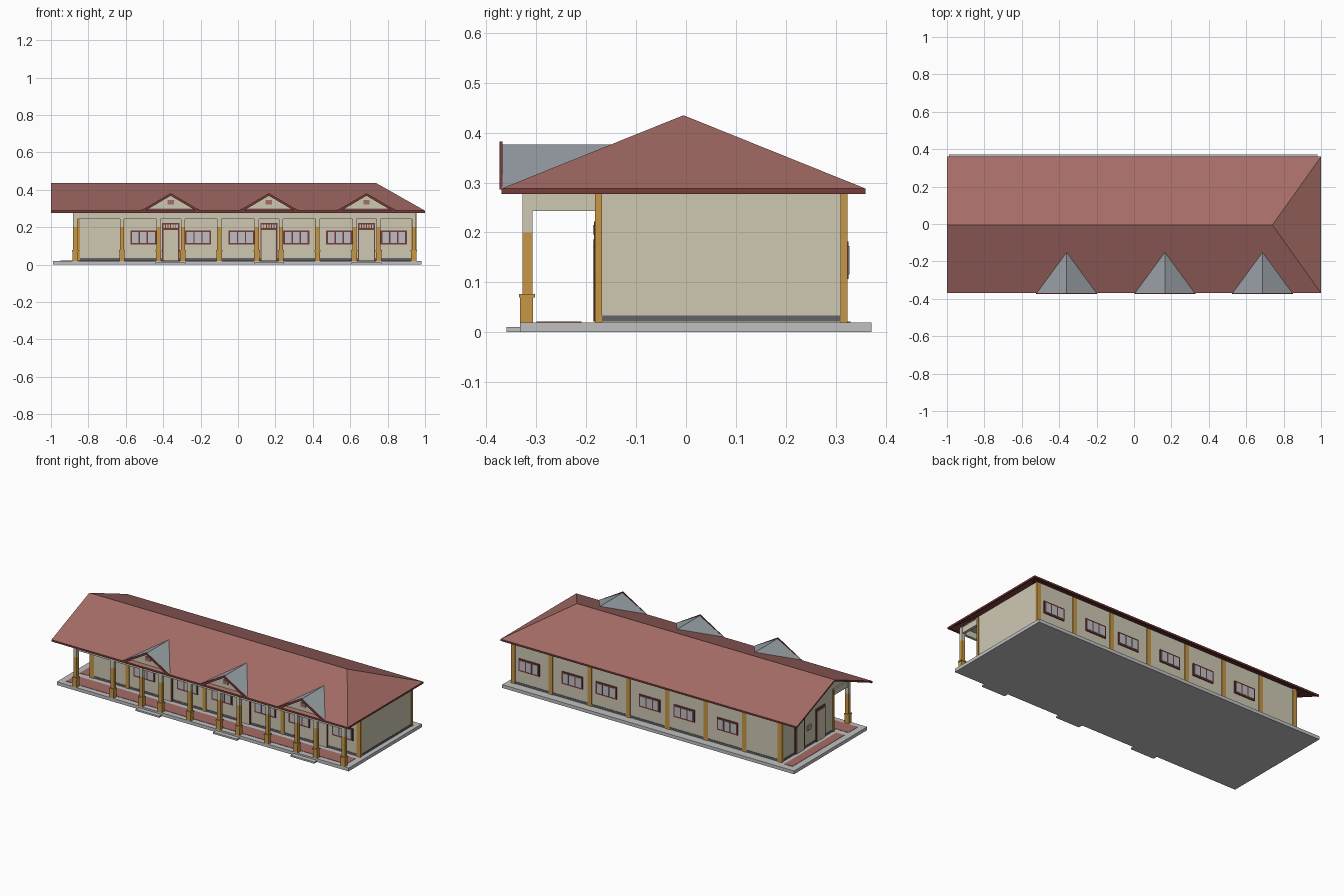
import bpy, bmesh
from mathutils import Vector

old = bpy.data.objects.get("Cube")
if old:
    bpy.data.objects.remove(old, do_unlink=True)


def material(name, r, g, b):
    m = bpy.data.materials.new(name)
    m.use_nodes = True
    m.diffuse_color = (r, g, b, 1)
    bsdf = next(n for n in m.node_tree.nodes if n.type == 'BSDF_PRINCIPLED')
    bsdf.inputs["Base Color"].default_value = (r, g, b, 1)
    return m


ROOF = material("roof red", .38, .15, .135)
TRIM = material("dark red trim", .18, .045, .04)
CREAM = material("cream wall", .62, .58, .45)
OCHRE = material("ochre pillar", .58, .31, .06)
STONE = material("concrete grey", .53, .53, .53)
BAND = material("dark grey band", .12, .125, .13)
METAL = material("dormer grey", .33, .37, .40)
GLASS = material("pale glass", .52, .52, .55)


def finish(name, bm, *mats):
    bmesh.ops.recalc_face_normals(bm, faces=bm.faces)
    me = bpy.data.meshes.new(name)
    bm.to_mesh(me)
    bm.free()
    for m in mats:
        me.materials.append(m)
    ob = bpy.data.objects.new(name, me)
    bpy.context.collection.objects.link(ob)
    return ob


def boxes(name, mat, items):
    """One object from boxes given as (x0, x1, y0, y1, z0, z1)."""
    bm = bmesh.new()
    for x0, x1, y0, y1, z0, z1 in items:
        vs = bmesh.ops.create_cube(bm, size=1)["verts"]
        for v in vs:
            v.co = Vector(((x0 + x1) / 2 + v.co.x * (x1 - x0),
                           (y0 + y1) / 2 + v.co.y * (y1 - y0),
                           (z0 + z1) / 2 + v.co.z * (z1 - z0)))
    return finish(name, bm, mat)


def prism(name, mat, points, offset):
    """Flat polygon extruded along a vector."""
    bm = bmesh.new()
    face = bm.faces.new([bm.verts.new(p) for p in points])
    ext = bmesh.ops.extrude_face_region(bm, geom=[face])
    for v in ext["geom"]:
        if isinstance(v, bmesh.types.BMVert):
            v.co += Vector(offset)
    return finish(name, bm, mat)


def sheet(name, faces, thickness, *mats):
    """Folded roof sheet with trim on its edges."""
    bm = bmesh.new()
    for pts in faces:
        bm.faces.new([bm.verts.new(p) for p in pts])
    bmesh.ops.remove_doubles(bm, verts=bm.verts, dist=.0005)
    ob = finish(name, bm, *mats)
    if sum(p.normal.z for p in ob.data.polygons) < 0:
        ob.data.flip_normals()
    mod = ob.modifiers.new("thickness", 'SOLIDIFY')
    mod.thickness = thickness
    mod.offset = -1
    mod.material_offset = mod.material_offset_rim = len(mats) - 1
    return ob


W0, W1, F, B = -.87, .95, -.178, .32      # wall extents
EAVE, RIDGE, RF, RB = .288, .435, -.37, .36
centres = (-.36, .165, .687)              # classroom door positions
columns = [-.87, -.62, -.1, .425, .94] + [c + s * .065 for c in centres for s in (-1, 1)]

# Ground slab, steps and tiled walkway
boxes("floor_slab", STONE, [(-.99, .98, -.333, .372, 0, .02)])
boxes("entrance_steps", STONE, [(c - .08, c + .08, -.36, -.333, 0, .01) for c in centres])
boxes("tiled_walkway", ROOF, [(-.95, .94, -.30, -.21, .02, .022),
                              (-.95, -.895, -.17, .33, .02, .022)])

# Walls and base band
boxes("main_walls", CREAM, [(W0, W1, F, B, .02, .285)])
boxes("base_band", BAND, [(W0 - .002, W1 + .002, F - .002, B + .002, .022, .034)])
prism("end_gable", CREAM, [(W0, -.325, .278), (W0, B, .278), (W0, B, .29),
                           (W0, -.005, .42), (W0, -.325, .292)], (.02, 0, 0))

# Wall pilasters on both long sides and the corners
back_x = sorted(list(centres) + [-.62, -.1, .425])
pil = [(x - .014, x + .014, B - .01, B + .004, .02, .28) for x in back_x]
pil += [(x - .012, x + .012, F - .004, F + .01, .02, .28) for x in (-.62, -.1, .425)]
for x in (W0, W1):
    pil += [(x - .004, x + .024, y0, y1, .02, .28) if x < 0 else
            (x - .024, x + .004, y0, y1, .02, .28)
            for y0, y1 in ((F - .004, F + .01), (B - .01, B + .004))]
boxes("wall_pilasters", OCHRE, pil)

# Porch columns: plinth, cap, shaft and pale top
shafts, tops = [], []
for x in columns:
    shafts += [(x - .014, x + .014, -.333, -.307, .02, .072),
               (x - .017, x + .017, -.335, -.303, .07, .077),
               (x - .011, x + .011, -.328, -.308, .077, .2)]
    tops.append((x - .011, x + .011, -.328, -.308, .2, .28))
boxes("porch_column_shafts", OCHRE, shafts)
boxes("porch_column_tops", CREAM, tops)
beams = [(W0, W1, -.326, -.310, .243, .285)]
beams += [(x - .008, x + .008, -.312, F, .243, .28) for x in columns]
boxes("porch_beams", CREAM, beams)
boxes("porch_ceiling", STONE, [(W0, W1, -.312, F, .279, .283)])

# Windows on front and back: frame with three panes
frames, panes = [], []
for side, y in ((-1, F), (1, B)):
    for c in centres:
        for x in (c - .146, c + .146):
            ys = sorted((y, y + side * .006))
            frames.append((x - .07, x + .07, *ys, .107, .182))
            ys = sorted((y, y + side * .008))
            for k in (-1, 0, 1):
                px = x + k * .043
                panes.append((px - .018, px + .018, *ys, .116, .173))
boxes("window_frames", TRIM, frames)
boxes("window_panes", GLASS, panes)

# Classroom doors with slatted transoms
frames, leaves = [], []
for c in centres:
    frames.append((c - .046, c + .046, F - .006, F, .022, .222))
    leaves.append((c - .039, c + .039, F - .008, F, .022, .186))
    for k in range(6):
        x = c + (k - 2.5) * .0135
        leaves.append((x - .0045, x + .0045, F - .008, F, .196, .215))
boxes("door_frames", TRIM, frames)
boxes("door_leaves", CREAM, leaves)

# End wall doorways and plaque
boxes("end_door_frames", TRIM, [(W0 - .006, W0, y - .045, y + .045, .022, .22) for y in (-.05, .15)])
boxes("end_door_leaves", CREAM, [(W0 - .008, W0, y - .034, y + .034, .022, .205) for y in (-.05, .15)])
boxes("end_plaque", METAL, [(W0 - .006, W0, .04, .075, .12, .15)])

# Main roof: gable on one end, hip on the other
r0, r1 = (-1, -.005, RIDGE), (.74, -.005, RIDGE)
f0, f1, b0, b1 = (-1, RF, EAVE), (1, RF, EAVE), (-1, RB, EAVE), (1, RB, EAVE)
sheet("main_roof", [(f0, f1, r1, r0), (b1, b0, r0, r1), (f1, b1, r1)], .01, ROOF, TRIM)
boxes("eave_fascia", TRIM, [(-1, 1, RF, RF + .008, .277, EAVE),
                            (-1, 1, RB - .008, RB, .277, EAVE),
                            (.992, 1, RF, RB, .277, EAVE)])

# Dormers: metal roof, red barge boards, cream gable and vent
for i, c in enumerate(centres, 1):
    peak, tail = (c, RF, .376), (c, -.147, .376)
    left, right = (c - .16, RF, EAVE), (c + .16, RF, EAVE)
    sheet(f"dormer_roof_{i}", [(left, peak, tail), (peak, right, tail)], .004, METAL)
    for s in (-1, 1):
        prism(f"dormer_barge_board_{i}", TRIM,
              [(c + s * .163, RF - .004, .286), (c, RF - .004, .382),
               (c, RF - .004, .368), (c + s * .139, RF - .004, .286)], (0, .006, 0))
    prism(f"dormer_gable_{i}", CREAM,
          [(c - .15, -.35, .288), (c + .15, -.35, .288), (c, -.35, .371)], (0, .006, 0))
    boxes(f"dormer_vent_{i}", ROOF, [(c - .017, c + .017, -.356, -.35, .322, .346)])
